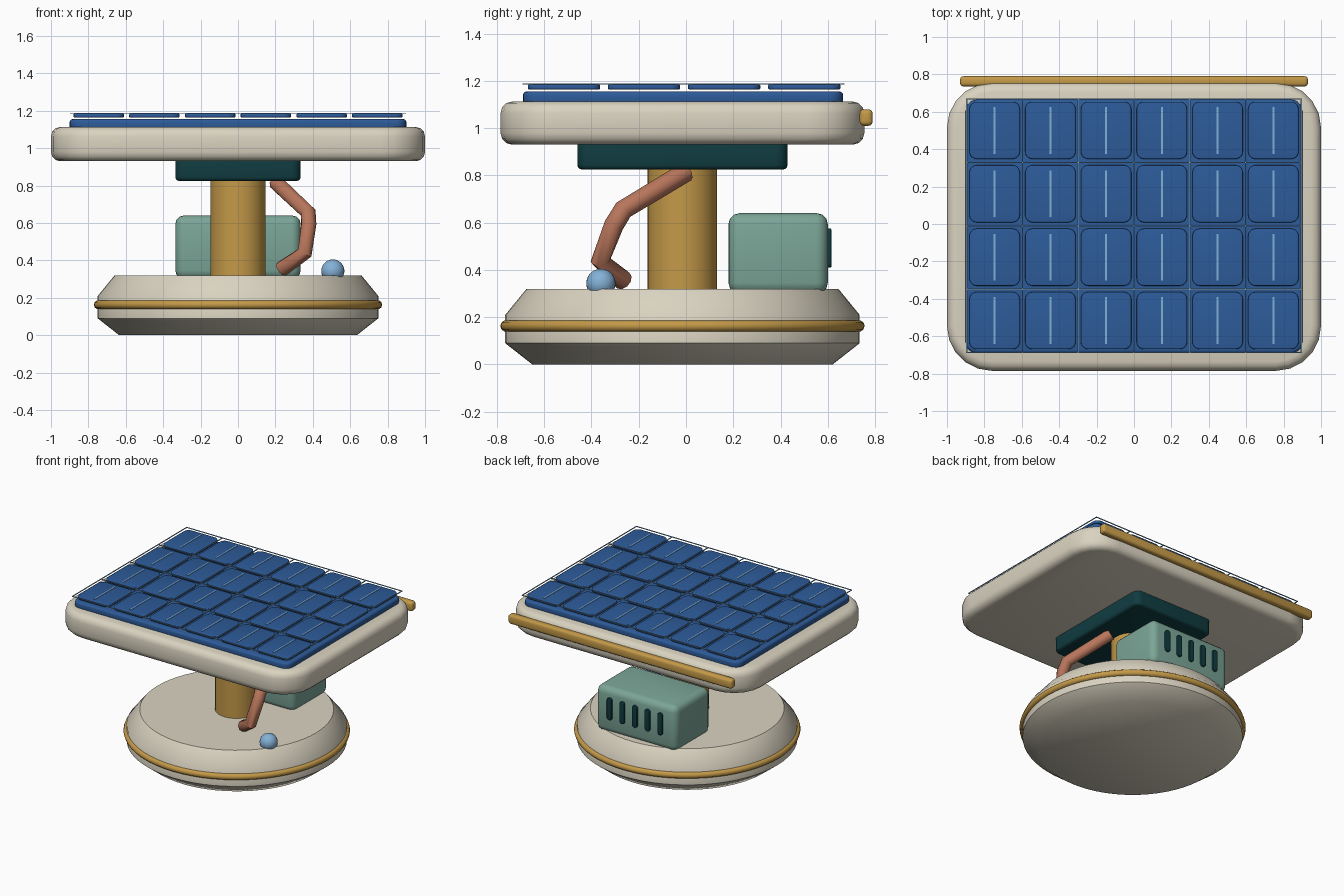
import bpy, bmesh, math
from mathutils import Vector

cube = bpy.data.objects.get("Cube")
if cube:
    bpy.data.objects.remove(cube, do_unlink=True)


def material(name, rgb):
    m = bpy.data.materials.new(name)
    m.use_nodes = True
    col = (*rgb, 1.0)
    m.diffuse_color = col
    m.node_tree.nodes["Principled BSDF"].inputs["Base Color"].default_value = col
    return m


CREAM = material("cream", (0.70, 0.65, 0.53))
GOLD = material("gold", (0.55, 0.32, 0.065))
BLUE = material("solar blue", (0.026, 0.105, 0.32))
TEAL = material("dark teal", (0.005, 0.045, 0.052))
GREEN = material("sage green", (0.20, 0.38, 0.31))
COPPER = material("copper", (0.48, 0.18, 0.105))
SKY = material("light blue", (0.23, 0.44, 0.68))
CY = -0.015  # centre line of base, column and table


def finish(obj, mat, angle=50):
    obj.data.materials.append(mat)
    bpy.ops.object.select_all(action='DESELECT')
    obj.select_set(True)
    bpy.context.view_layer.objects.active = obj
    bpy.ops.object.shade_smooth_by_angle(angle=math.radians(angle))
    return obj


def from_bmesh(name, bm, mat, angle=50):
    bmesh.ops.recalc_face_normals(bm, faces=bm.faces)
    mesh = bpy.data.meshes.new(name)
    bm.to_mesh(mesh)
    bm.free()
    obj = bpy.data.objects.new(name, mesh)
    bpy.context.collection.objects.link(obj)
    return finish(obj, mat, angle)


def rounded_box(name, mat, lo, hi, corner=0, rim=0, axis=2, segs=5):
    """Box rounded first along one axis, then around its two end faces."""
    lo, hi = Vector(lo), Vector(hi)
    bm = bmesh.new()
    bmesh.ops.create_cube(bm, size=1)
    for v in bm.verts:
        v.co = (lo + hi) / 2 + v.co * (hi - lo)
    if corner:
        along = [e for e in bm.edges
                 if abs((e.verts[0].co - e.verts[1].co).normalized()[axis]) > 0.9]
        bmesh.ops.bevel(bm, geom=along, offset=corner, segments=segs,
                        profile=0.5, affect='EDGES')
    if rim:
        bm.normal_update()
        ends = [e for e in bm.edges
                if sum(abs(f.normal[axis]) > 0.9 for f in e.link_faces) == 1]
        bmesh.ops.bevel(bm, geom=ends, offset=rim, segments=3,
                        profile=0.5, affect='EDGES')
    return from_bmesh(name, bm, mat)


def lathe(name, mat, profile, centre, steps=64, angle=50):
    """Solid of revolution from (radius, height) points."""
    bm = bmesh.new()
    rings = [[bm.verts.new((centre[0] + r * math.cos(a), centre[1] + r * math.sin(a), z))
              for a in (math.tau * i / steps for i in range(steps))] for r, z in profile]
    for low, up in zip(rings, rings[1:]):
        for i in range(steps):
            j = (i + 1) % steps
            bm.faces.new((low[i], low[j], up[j], up[i]))
    bm.faces.new(rings[0][::-1])
    bm.faces.new(rings[-1])
    return from_bmesh(name, bm, mat, angle)


# Round base with a trim ring, and the column
lathe("base", CREAM, [(0.635, 0), (0.75, 0.09), (0.75, 0.21), (0.66, 0.32)], (0, CY))
bpy.ops.mesh.primitive_torus_add(major_radius=0.747, minor_radius=0.024, major_segments=64,
                                 minor_segments=10, location=(0, CY, 0.163))
ring = bpy.context.object
ring.name = "base_ring"
finish(ring, GOLD)
lathe("column", GOLD, [(0.147, 0.3), (0.147, 0.84)], (0, CY), 40)

# Mount under the table, and the table itself
rounded_box("mount", TEAL, (-0.335, -0.46, 0.825), (0.335, 0.43, 0.95), 0.05, 0.02)
rounded_box("table", CREAM, (-1, -0.785, 0.93), (1, 0.755, 1.113), 0.24, 0.05)
rounded_box("rear_bar", GOLD, (-0.93, 0.735, 1.01), (0.93, 0.79, 1.08), 0.018, 0.018, 0, 3)

# Solar panel: backing, cells with a centre strip, and the wire grid
rounded_box("panel_backing", BLUE, (-0.9, -0.69, 1.10), (0.9, 0.665, 1.155), 0.06, 0.015)
PX, PY = 0.298, 0.339
for col in range(6):
    for row in range(4):
        x, y = (col - 2.5) * PX, (row - 1.5) * PY - 0.008
        rounded_box("solar_cell", BLUE, (x - 0.135, y - 0.153, 1.164),
                    (x + 0.135, y + 0.153, 1.185), 0.04, 0.006)
        rounded_box("cell_strip", SKY, (x - 0.005, y - 0.125, 1.181),
                    (x + 0.005, y + 0.125, 1.188))
W = 0.003
for i in range(7):
    x = (i - 3) * PX
    rounded_box("grid_wire_long", SKY, (x - W, -0.69, 1.184), (x + W, 0.67, 1.189))
for i in range(5):
    y = (i - 2) * PY - 0.01
    rounded_box("grid_wire_cross", SKY, (-0.895, y - W, 1.184), (0.895, y + W, 1.189))

# Rear cabinet with vent slots
rounded_box("cabinet", GREEN, (-0.335, 0.18, 0.30), (0.335, 0.60, 0.64), 0.05, 0.045)
for i in range(5):
    x = (i - 2) * 0.105
    rounded_box("vent_slot", TEAL, (x - 0.02, 0.58, 0.41), (x + 0.02, 0.615, 0.575),
                0.018, 0.004, 1)

# Bent arm from the mount to the base
curve = bpy.data.curves.new("arm_path", 'CURVE')
curve.dimensions = '3D'
curve.bevel_depth = 0.042
curve.bevel_resolution = 3
curve.use_fill_caps = True
path = [(0.205, 0.0, 0.815), (0.375, -0.265, 0.655), (0.378, -0.305, 0.59),
        (0.357, -0.362, 0.44), (0.235, -0.265, 0.355)]
spline = curve.splines.new('POLY')
spline.points.add(len(path) - 1)
for p, co in zip(spline.points, path):
    p.co = (*co, 1)
arm = bpy.data.objects.new("arm", curve)
bpy.context.collection.objects.link(arm)
bpy.ops.object.select_all(action='DESELECT')
arm.select_set(True)
bpy.context.view_layer.objects.active = arm
bpy.ops.object.convert(target='MESH')
finish(bpy.context.object, COPPER)

# Small ball resting on the base
bpy.ops.mesh.primitive_uv_sphere_add(segments=24, ring_count=14, radius=0.062,
                                     location=(0.507, -0.36, 0.343))
ball = bpy.context.object
ball.name = "ball"
finish(ball, SKY)
